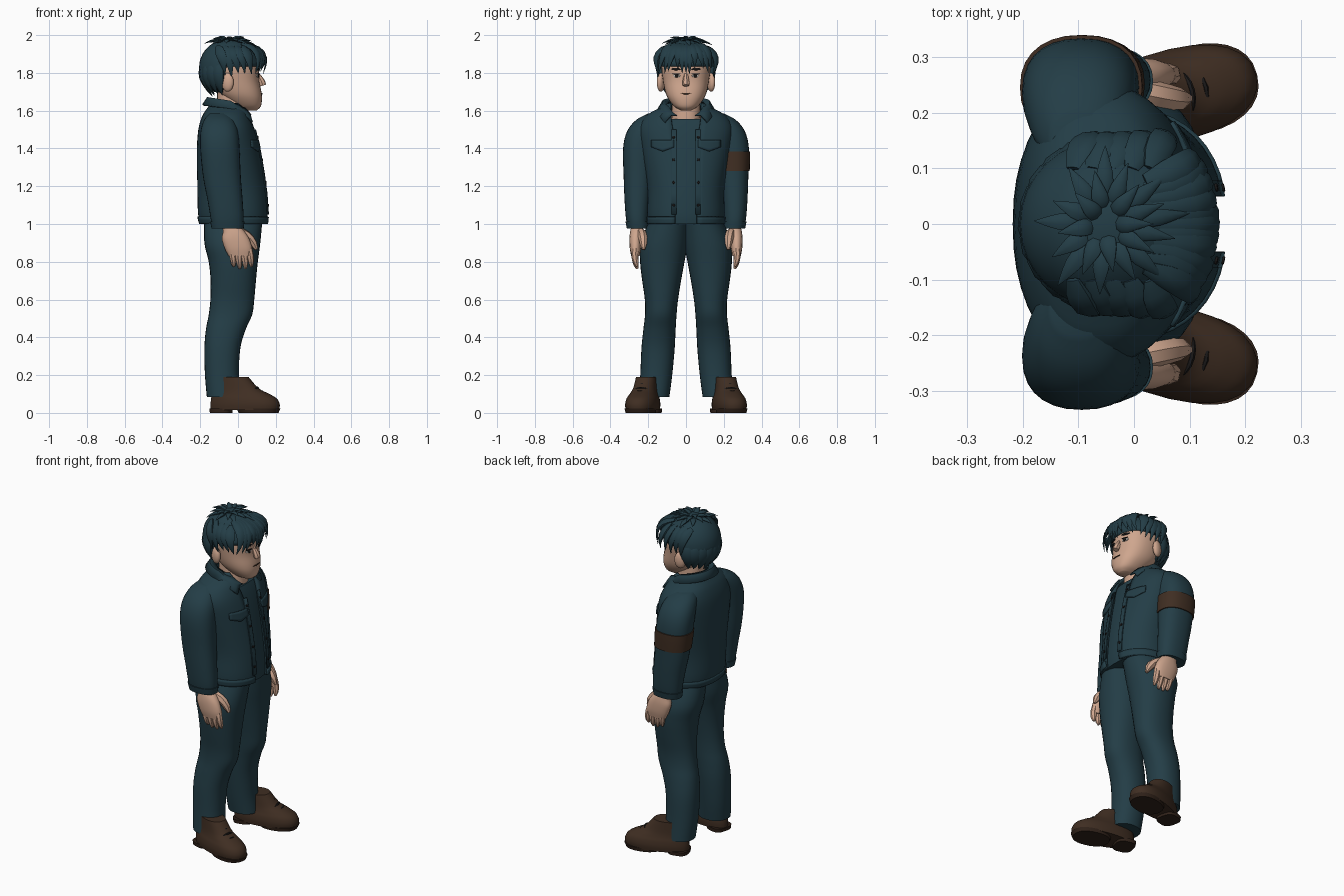
import bpy, bmesh, math, random
from mathutils import Vector, Matrix

random.seed(4)
if "Cube" in bpy.data.objects:
    bpy.data.objects.remove(bpy.data.objects["Cube"])


def material(name, *rgb):
    m = bpy.data.materials.new(name)
    m.use_nodes = True
    m.diffuse_color = (*rgb, 1)
    m.node_tree.nodes["Principled BSDF"].inputs["Base Color"].default_value = (*rgb, 1)
    return m


TEAL = material("dark teal", .017, .047, .062)
SKIN = material("skin", .62, .38, .27)
BROWN = material("brown leather", .05, .027, .016)
SOLE = material("dark sole", .03, .016, .01)
DARK = material("near black", .01, .009, .009)
WHITE = material("eye white", .6, .55, .5)


def finish(name, bm, mat, mirror=False, thick=0):
    me = bpy.data.meshes.new(name)
    bm.to_mesh(me)
    bm.free()
    me.materials.append(mat)
    me.shade_smooth()
    me.set_sharp_from_angle(angle=.8)
    ob = bpy.data.objects.new(name, me)
    bpy.context.collection.objects.link(ob)
    if thick:
        s = ob.modifiers.new("thickness", "SOLIDIFY")
        s.thickness, s.offset = thick, -1
    if mirror:
        ob.modifiers.new("mirror", "MIRROR").use_axis = (False, True, False)
    return ob


def spline(rows, n=4):
    """Smooth a list of sections with a Catmull-Rom curve."""
    out = []
    for i in range(len(rows) - 1):
        a, b, c, d = (rows[max(0, min(len(rows) - 1, i + k))] for k in (-1, 0, 1, 2))
        for k in range(n):
            t = k / n
            out.append([q + t / 2 * (r - p + t * (2 * p - 5 * q + 4 * r - s + t * (3 * (q - r) + s - p)))
                        for p, q, r, s in zip(a, b, c, d)])
    return out + [list(rows[-1])]


def section(rows, z):
    """Section at a given height: (z, back, front, low y, high y)."""
    for a, b in zip(rows, rows[1:]):
        if a[0] <= z <= b[0]:
            t = (z - a[0]) / max(b[0] - a[0], 1e-6)
            return [p + (q - p) * t for p, q in zip(a, b)]
    return rows[0] if z < rows[0][0] else rows[-1]


def front_x(rows, y, z, p=2.3):
    _, x0, x1, y0, y1 = section(rows, z)
    u = min(1, abs(2 * y - y0 - y1) / (y1 - y0))
    return (x0 + x1) / 2 + (x1 - x0) / 2 * (1 - u ** p) ** (1 / p)


def skin_rings(bm, rings, closed=True, caps=True):
    vs = [[bm.verts.new(co) for co in r] for r in rings]
    n = len(rings[0])
    for a, b in zip(vs, vs[1:]):
        for i in range(n if closed else n - 1):
            j = (i + 1) % n
            bm.faces.new((a[i], a[j], b[j], b[i]))
    if caps and closed:
        bm.faces.new(vs[0][::-1])
        bm.faces.new(vs[-1])


def loft(name, rows, mat, p=2.3, gap=None, grow=0, flare=0, xf=None, mirror=False, thick=0, n=28):
    """Stack of superellipse rings, bottom to top; gap(z) leaves the front open."""
    rings = []
    for z, x0, x1, y0, y1 in rows:
        rx, ry = (x1 - x0) / 2 + grow, (y1 - y0) / 2 + grow
        a = math.asin(min(.95, gap(z) / ry)) if gap else 0
        ring = []
        for i in range(n):
            t = a + (2 * math.pi - 2 * a) * i / (n - 1 if gap else n)
            c, s = math.cos(t), math.sin(t)
            c, s = (math.copysign(abs(v) ** (2 / p), v) for v in (c, s))
            v = Vector(((x0 + x1) / 2 + rx * c, (y0 + y1) / 2 + ry * s * (1 + flare * c), z))
            ring.append(xf @ v if xf else v)
        rings.append(ring)
    bm = bmesh.new()
    skin_rings(bm, rings, closed=not gap)
    return finish(name, bm, mat, mirror, thick)


def tube(bm, a, b, c, r, profile, ref, flat=1.0, n=7):
    """Tapered sweep along a three point curve, flattened towards ref."""
    a, b, c, ref = map(Vector, (a, b, c, ref))
    rings = []
    for k, w in enumerate(profile):
        t = k / (len(profile) - 1)
        pos = a * (1 - t) ** 2 + b * 2 * t * (1 - t) + c * t * t
        d = ((b - a) * (1 - t) + (c - b) * t).normalized()
        side = d.cross(pos - ref).normalized()
        up = side.cross(d)
        rings.append([pos + r * w * (side * math.cos(q) - up * flat * math.sin(q))
                      for q in (2 * math.pi * i / n for i in range(n))])
    skin_rings(bm, rings)
    bmesh.ops.recalc_face_normals(bm, faces=bm.faces)


def patch(name, rows, y, hw, top, bottom, mat, off=.004, mirror=True, thick=.004):
    """Thin plate laid over the front of a lofted body."""
    bm = bmesh.new()
    rings = []
    for k in range(5):
        line = []
        for i in range(9):
            t = i / 4 - 1
            z = bottom(t) + (top(t) - bottom(t)) * k / 4
            line.append((front_x(rows, y + hw * t, z) + off, y + hw * t, z))
        rings.append(line)
    skin_rings(bm, rings, closed=False)
    return finish(name, bm, mat, mirror, thick)


def oval(name, rows, y, z, hw, hh, mat, off, mirror=True):
    arc = lambda t: hh * math.sqrt(max(.01, 1 - t * t))
    patch(name, rows, y, hw, lambda t: z + arc(t), lambda t: z - arc(t), mat, off, mirror)


# Jacket with open front, shirt underneath, hem band
torso = spline([(1.0, -.2, .158, -.2, .2), (1.06, -.212, .162, -.205, .205), (1.2, -.215, .15, -.205, .205),
                (1.38, -.218, .12, -.235, .235), (1.5, -.21, .092, -.25, .25), (1.57, -.19, .065, -.215, .215),
                (1.61, -.165, .045, -.15, .15), (1.64, -.14, .03, -.1, .1)])
opening = lambda z: .05 + .03 * max(0, (z - 1.45) / .19)
loft("jacket", torso, TEAL, gap=opening, thick=.014, n=41)
loft("jacket_hem", [r for r in torso if r[0] < 1.06], TEAL, gap=opening, grow=.006, thick=.01, n=41)
loft("shirt", [r for r in torso if r[0] < 1.57], TEAL, grow=-.014)

# Folded collar with front points
bm = bmesh.new()
rings = []
for rx, ry, z, drop, a in ((.155, .15, 1.612, .11, .85), (.128, .125, 1.652, .1, .7), (.1, .092, 1.645, .08, .55)):
    ring = []
    for i in range(33):
        t = a + (2 * math.pi - 2 * a) * i / 32
        c, s = math.cos(t), math.sin(t)
        h = z - drop * max(0, c) + .02 * max(0, -c)
        x = -.035 + rx * c
        ring.append((max(x, front_x(torso, ry * s, h) + .012) if c > .3 else x, ry * s, h))
    rings.append(ring)
skin_rings(bm, rings, closed=False)
finish("collar", bm, TEAL, thick=.01)

# Pocket flaps, plackets and buttons
patch("pocket_flaps", torso, .125, .06, lambda t: 1.445, lambda t: 1.385 + .022 * abs(t), TEAL, .008, thick=.009)
patch("plackets", torso, .064, .014, lambda t: 1.5, lambda t: 1.05, TEAL, .005, thick=.006)
for k in range(4):
    oval("button", torso, .066, 1.1 + .12 * k, .007, .007, DARK, .009)

# Sleeves with cuffs, and the band on the left sleeve
arm = spline([(.975, -.135, .025, .2, .308), (1.03, -.145, .03, .198, .318), (1.12, -.16, .025, .19, .325),
              (1.25, -.185, .015, .175, .33), (1.4, -.2, .008, .155, .333), (1.49, -.198, 0, .13, .312),
              (1.55, -.18, -.02, .1, .265), (1.585, -.15, -.05, .09, .2)])
loft("sleeves", arm, TEAL, mirror=True)
loft("cuffs", [r for r in arm if r[0] < 1.03], TEAL, grow=.005, mirror=True)
loft("left_armband", [section(arm, z) for z in (1.28, 1.3, 1.33, 1.36, 1.385)], BROWN, grow=.006)

# Hands
loft("palms", spline([(.83, -.05, .07, .245, .29), (.87, -.07, .075, .238, .298), (.92, -.085, .06, .235, .3),
                      (.96, -.08, .035, .228, .296), (1.0, -.085, .0, .225, .285)]), SKIN, mirror=True, n=18)
bm = bmesh.new()
for k in range(4):
    x = -.036 + .031 * k
    tip = .775 - .012 * (k in (1, 2))
    tube(bm, (x, .268, .87), (x + .012, .276, .82), (x + .014, .258, tip), .019,
         (1, 1, .98, .9, .75, .35), (0, 0, .85))
tube(bm, (-.01, .245, .96), (.065, .222, .95), (.098, .225, .865), .025, (.8, 1, 1, .95, .8, .35), (0, 0, .9))
finish("fingers", bm, SKIN, mirror=True)

# Trousers
loft("trouser_legs", spline([(.085, -.165, .015, .088, .25), (.2, -.175, .005, .073, .242), (.34, -.178, .012, .06, .236),
                             (.44, -.17, .04, .055, .226), (.52, -.155, .075, .05, .217), (.6, -.146, .086, .042, .218),
                             (.7, -.145, .095, .026, .232), (.8, -.155, .105, .008, .243), (.9, -.178, .118, -.01, .24),
                             (1.03, -.18, .13, -.02, .19)]), TEAL, p=2.2, mirror=True)

# Shoes, turned outwards
turn = Matrix.Translation((.035, .222, 0)) @ Matrix.Rotation(math.radians(14), 4, "Z")
upper = spline([(.015, -.185, .187, -.078, .078), (.045, -.186, .19, -.081, .081), (.075, -.183, .175, -.076, .076),
                (.1, -.178, .135, -.066, .066), (.13, -.172, .075, -.058, .058), (.19, -.165, .02, -.052, .052)])
loft("shoes", upper, BROWN, p=2.2, flare=.18, xf=turn, mirror=True)
toe = [(0, -.03, .182, -.076, .076), (.022, -.04, .192, -.08, .08)]
heel = [(0, -.185, -.07, -.06, .06), (.022, -.188, -.07, -.062, .062)]
loft("front_soles", toe, SOLE, xf=turn, mirror=True)
loft("shoe_heels", heel, SOLE, p=3, xf=turn, mirror=True)
bm = bmesh.new()
for k in range(3):
    x, z = .05 + .025 * k, .15 - .019 * k
    tube(bm, turn @ Vector((x - .02, -.045, z - .018)), turn @ Vector((x + .012, 0, z + .022)),
         turn @ Vector((x - .02, .045, z - .018)), .006, (.8, 1, 1, 1, 1, 1, .8), (0, .2, 0))
finish("laces", bm, DARK, mirror=True)

# Neck and head
loft("neck", [(1.5, -.11, .05, -.08, .08), (1.58, -.11, .048, -.075, .075), (1.7, -.11, .04, -.075, .075)], SKIN)
head = spline([(1.602, .02, .1, -.03, .03), (1.622, -.02, .12, -.062, .062), (1.66, -.07, .127, -.092, .092),
               (1.7, -.11, .124, -.11, .11), (1.76, -.14, .112, -.122, .122), (1.83, -.16, .11, -.13, .13),
               (1.9, -.15, .09, -.12, .12), (1.95, -.1, .04, -.07, .07)])
loft("head", head, SKIN, n=32)
bm = bmesh.new()
bmesh.ops.create_uvsphere(bm, u_segments=16, v_segments=10, radius=1,
                          matrix=Matrix.Translation((-.055, .133, 1.75)) @ Matrix.Rotation(.35, 4, "Z")
                          @ Matrix.Diagonal((.034, .02, .05, 1)))
finish("ears", bm, SKIN, mirror=True)
bm = bmesh.new()
tube(bm, (.1, 0, 1.8), (.122, 0, 1.765), (.132, 0, 1.733), .02, (.4, .6, .75, .9, 1, .85), (0, 0, 1.75))
finish("nose", bm, SKIN)
oval("eyes", head, .05, 1.785, .019, .009, WHITE, .004)
oval("irises", head, .049, 1.785, .009, .009, DARK, .007)
oval("upper_lids", head, .05, 1.795, .021, .003, DARK, .007)
oval("eyebrows", head, .054, 1.82, .026, .006, DARK, .006)
oval("mouth", head, 0, 1.69, .03, .003, BROWN, .004, mirror=False)

# Hair cap, trimmed around the face and ears
centre = Vector((-.043, 0, 1.83))
bm = bmesh.new()
bmesh.ops.create_uvsphere(bm, u_segments=32, v_segments=20, radius=1,
                          matrix=Matrix.Translation(centre) @ Matrix.Diagonal((.163, .156, .152, 1)))
for co, no in (((0, 0, 1.835), (0, 0, 1)), ((-.075, 0, 0), (1, 0, 0)), ((0, 0, 1.7), (0, 0, 1))):
    bmesh.ops.bisect_plane(bm, geom=bm.verts[:] + bm.edges[:] + bm.faces[:], plane_co=co, plane_no=no)
hidden = [f for f in bm.faces if f.calc_center_median().z < (1.835 if f.calc_center_median().x > -.075 else 1.7)]
bmesh.ops.delete(bm, geom=hidden, context="FACES")
finish("hair_cap", bm, TEAL, thick=.025)

# Locks: fringe, sides, nape and tousled crown
LOCK = (.5, .9, 1, .95, .7, .4, .03)
bm = bmesh.new()
jitter = lambda a: random.uniform(-a, a)
for k in range(11):
    y = -.13 + .026 * k
    x = .125 - 2.6 * y * y
    tube(bm, (.02, y * .6, 1.955), (x + .065, y * .95, 1.93), (x + .01, y * 1.06 + jitter(.015), 1.81 + jitter(.02)),
         .026, LOCK, centre, .45)
for side in (-1, 1):
    for k in range(5):
        x = .06 - .035 * k
        tube(bm, (x - .03, side * .1, 1.94), (x, side * .19, 1.9), (x + .012, side * .142, 1.785 + jitter(.015)),
             .028, LOCK, centre, .4)
for k in range(9):
    q = math.pi * (.64 + .72 * k / 8)
    c, s = math.cos(q), math.sin(q)
    tube(bm, (-.04 + .14 * c, .14 * s, 1.86), (-.04 + .18 * c, .17 * s, 1.77), (-.04 + .1 * c, .105 * s, 1.68 + jitter(.01)),
         .036, LOCK, centre, .45)
for k in range(22):
    q = 2.4 * k
    c, s = math.cos(q), math.sin(q)
    r = .03 + .0032 * k
    tube(bm, (-.05 + r * .5 * c, r * .5 * s, 1.965), (-.05 + r * c, r * s, 2.0 - .0012 * k),
         (-.045 + (r + .05) * c, (r + .05) * s, 1.99 - .0022 * k + jitter(.006)), .016, LOCK, centre, .5)
finish("hair_locks", bm, TEAL)
